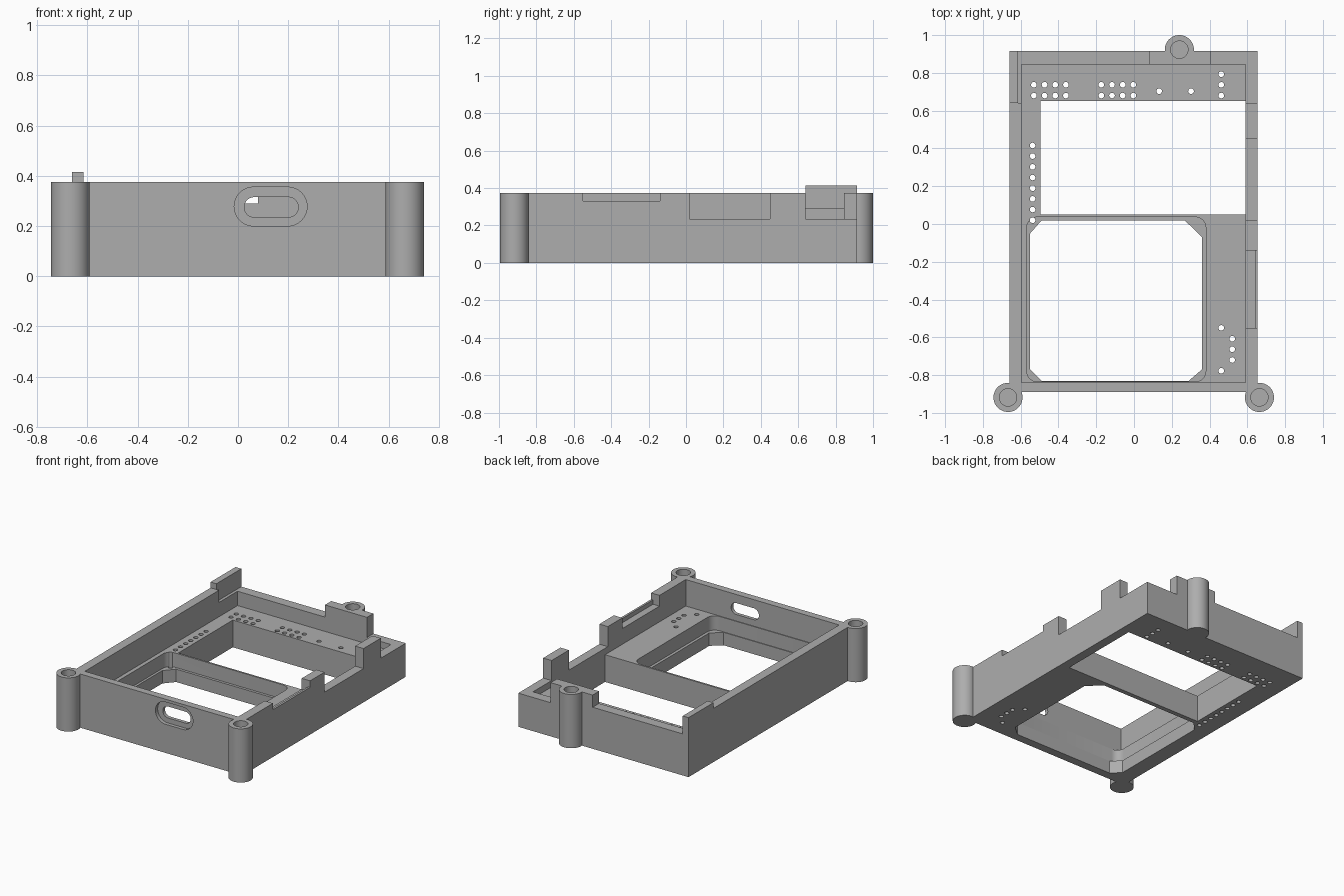
import bpy, bmesh
from math import cos, sin, pi, radians

if "Cube" in bpy.data.objects:
    bpy.data.objects.remove(bpy.data.objects["Cube"], do_unlink=True)

grey = bpy.data.materials.new("plain grey")
grey.use_nodes = True
COLOUR = (0.42, 0.42, 0.42, 1)
grey.diffuse_color = COLOUR
grey.node_tree.nodes["Principled BSDF"].inputs["Base Color"].default_value = COLOUR


def prism(bm, outline, low, high, axis="z"):
    """Extrude a closed outline along z, or along y for outlines given as x, z."""
    def place(p, h):
        return (p[0], p[1], h) if axis == "z" else (p[0], h, p[1])
    a = [bm.verts.new(place(p, low)) for p in outline]
    b = [bm.verts.new(place(p, high)) for p in outline]
    n = len(a)
    bm.faces.new(a[::-1])
    bm.faces.new(b)
    for i in range(n):
        bm.faces.new((a[i], a[(i + 1) % n], b[(i + 1) % n], b[i]))


def solid(name, outlines, low, high, axis="z"):
    bm = bmesh.new()
    for outline in outlines:
        prism(bm, outline, low, high, axis)
    bmesh.ops.recalc_face_normals(bm, faces=bm.faces)
    mesh = bpy.data.meshes.new(name)
    bm.to_mesh(mesh)
    bm.free()
    mesh.materials.append(grey)
    ob = bpy.data.objects.new(name, mesh)
    bpy.context.scene.collection.objects.link(ob)
    return ob


def rect(x0, x1, y0, y1):
    return [(x0, y0), (x1, y0), (x1, y1), (x0, y1)]


def circle(x, y, r, n):
    return [(x + r * cos(2 * pi * i / n), y + r * sin(2 * pi * i / n)) for i in range(n)]


def round_rect(x0, x1, y0, y1, r, steps):
    corners = [(x1 - r, y1 - r), (x0 + r, y1 - r), (x0 + r, y0 + r), (x1 - r, y0 + r)]
    return [(cx + r * cos(pi / 2 * (q + i / steps)), cy + r * sin(pi / 2 * (q + i / steps)))
            for q, (cx, cy) in enumerate(corners) for i in range(steps + 1)]


def combine(tool, operation="DIFFERENCE"):
    """Apply the tool to the case and remove the tool."""
    mod = case.modifiers.new("shape", "BOOLEAN")
    mod.operation, mod.solver, mod.object = operation, "EXACT", tool
    bpy.context.view_layer.objects.active = case
    bpy.ops.object.modifier_apply(modifier=mod.name)
    bpy.data.objects.remove(tool, do_unlink=True)


WALL, FLOOR, LOW = 0.375, 0.19, 0.235
case = solid("case", [rect(-0.66, 0.655, -0.89, 0.915)], 0, 0.415)

# Cavity, wall heights and notches: everything above the level is removed
for x0, x1, y0, y1, level in [
    (-1, 1, -1, 0.64, WALL),              # general wall height
    (-0.615, 1, 0.6, 1, WALL),            # leaves the tall corner tab
    (-0.595, 0.59, -0.84, 0.845, FLOOR),  # cavity
    (-0.615, 0.08, 0.64, 1, 0.29),        # back wall, long part
    (0.405, 1, 0.64, 1, LOW),             # back corner
    (0.5, 1, 0.02, 0.45, LOW),            # side notch
    (0.5, 1, -0.55, -0.14, 0.33),         # shallow side notch
    (0.5, 0.64, -0.55, -0.14, 0.30),      # its inner ledge
    (-0.495, 0.59, 0.05, 0.65, -0.1),     # rear opening
]:
    combine(solid("cutter", [rect(x0, x1, y0, y1)], level, 0.6))

# Rounded pocket with a chamfered opening through its floor
combine(solid("cutter", [round_rect(-0.567, 0.38, -0.835, 0.037, 0.055, 6)], 0.09, 0.6))
opening = [(-0.49, -0.83), (0.29, -0.83), (0.36, -0.77), (0.36, -0.07),
           (0.27, 0.018), (-0.49, 0.018), (-0.55, -0.05), (-0.55, -0.77)]
combine(solid("cutter", [opening], -0.1, 0.3))

# Front port: outer recess and through slot
combine(solid("cutter", [round_rect(-0.015, 0.275, 0.2, 0.355, 0.077, 8)], -1, -0.865, "y"))
combine(solid("cutter", [round_rect(0.025, 0.24, 0.235, 0.315, 0.0395, 8)], -1, -0.8, "y"))

# Screw posts with blind bores
posts = [(-0.667, -0.918), (0.664, -0.918), (0.24, 0.923)]
for x, y in posts:
    combine(solid("post", [circle(x, y, 0.077, 48)], 0, WALL), "UNION")
combine(solid("cutter", [circle(x, y, 0.046, 32) for x, y in posts], 0.1, 0.6))

# Pin holes through the floor
STEP = 0.0565
holes = [(x + STEP * i, y) for x in (-0.53, -0.173) for i in range(4) for y in (0.737, 0.68)]
holes += [(-0.537, 0.02 + STEP * i) for i in range(8)]
holes += [(0.462, 0.68 + STEP * i) for i in range(3)]
holes += [(0.52, -0.72 + STEP * i) for i in range(3)]
holes += [(0.133, 0.703), (0.302, 0.703), (0.462, -0.55), (0.462, -0.777)]
combine(solid("cutter", [circle(x, y, 0.015, 16) for x, y in holes], -0.1, 0.28))

# Smooth the round parts, keep the edges sharp
bpy.ops.object.select_all(action="DESELECT")
case.select_set(True)
bpy.context.view_layer.objects.active = case
bpy.ops.object.shade_smooth_by_angle(angle=radians(30))
